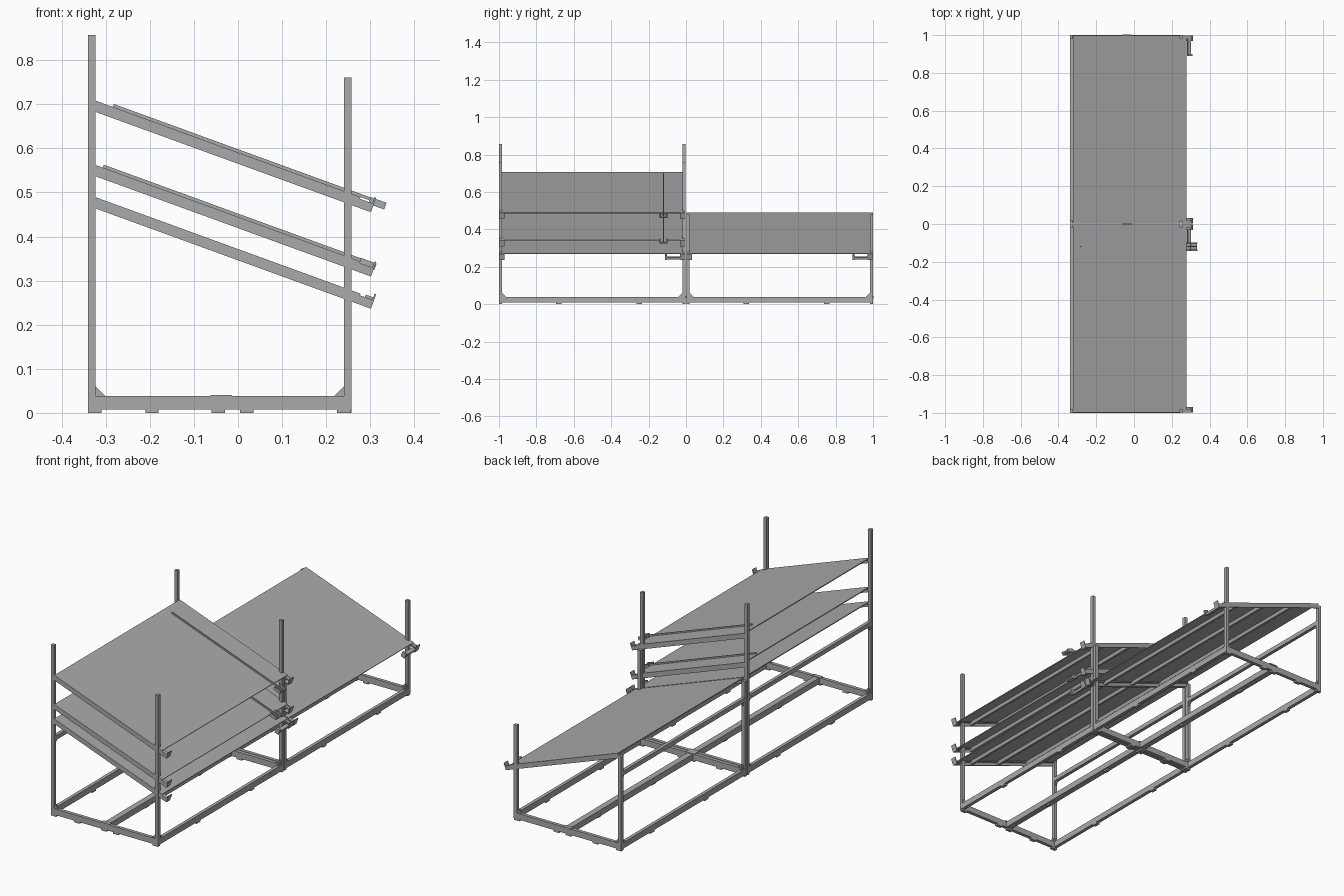
import bpy, bmesh, math
from mathutils import Matrix, Vector

cube = bpy.data.objects.get("Cube")
if cube:
    bpy.data.objects.remove(cube, do_unlink=True)

steel = bpy.data.materials.new("grey_steel")
steel.use_nodes = True
GREY = (0.4, 0.4, 0.4, 1)
steel.diffuse_color = GREY
steel.node_tree.nodes["Principled BSDF"].inputs["Base Color"].default_value = GREY

TILT = math.radians(20)
BACK, FRONT, POST = -0.34, 0.257, 0.017
INNER = BACK + POST


def finish(name, bm, matrix=None):
    bmesh.ops.recalc_face_normals(bm, faces=bm.faces)
    mesh = bpy.data.meshes.new(name)
    bm.to_mesh(mesh)
    bm.free()
    mesh.materials.append(steel)
    obj = bpy.data.objects.new(name, mesh)
    bpy.context.collection.objects.link(obj)
    if matrix:
        obj.matrix_world = matrix
    return obj


def box(name, xs, ys, zs, matrix=None):
    bm = bmesh.new()
    bmesh.ops.create_cube(bm, size=1)
    for v in bm.verts:
        v.co = Vector([(a + b) / 2 + c * (b - a)
                       for c, (a, b) in zip(v.co, (xs, ys, zs))])
    return finish(name, bm, matrix)


def gusset(name, corner, along, thick, up=1, size=0.022):
    # right-angled triangular plate
    bm = bmesh.new()
    c, a, t = Vector(corner), Vector(along), Vector(thick)
    tri = [c, c + a * size, c + Vector((0, 0, up * size))]
    face = bm.faces.new([bm.verts.new(p) for p in tri])
    ext = bmesh.ops.extrude_face_region(bm, geom=[face])
    moved = [g for g in ext["geom"] if isinstance(g, bmesh.types.BMVert)]
    bmesh.ops.translate(bm, verts=moved, vec=t)
    finish(name, bm)


def shelf(label, level, y0, y1, long_arm):
    # everything on a shelf is built flat, then tilted about its high edge
    m = Matrix.Translation((INNER, 0, level)) @ Matrix.Rotation(TILT, 4, 'Y')
    box(label + "_panel", (0, 0.638), (y0 + 0.001, y1 - 0.001), (0, 0.004), m)
    for side, edge, d in (("near", y0, 1), ("far", y1, -1)):
        span = lambda a, b: sorted((edge + d * a, edge + d * b))
        rail = label + "_" + side
        box(rail + "_rail_web", (0, 0.672), span(0.001, 0.006), (-0.02, 0), m)
        box(rail + "_rail_flange", (0, 0.672), span(0.001, 0.02), (-0.005, -0.001), m)
        box(rail + "_stop", (0.668, 0.672), span(0.001, 0.03), (-0.02, 0.015), m)
        box(rail + "_stop_foot", (0.645, 0.672), span(0.001, 0.03), (-0.02, -0.016), m)
    for i, u in enumerate((0.17, 0.36, 0.54)):
        box(f"{label}_purlin_{i}", (u, u + 0.018), (y0 + 0.006, y1 - 0.006),
            (-0.016, 0), m)
    if long_arm:
        box(label + "_latch_arm", (0.65, 0.668), (y1 - 0.11, y1 - 0.02), (-0.02, -0.008), m)
        box(label + "_latch_tip", (0.65, 0.672), (y1 - 0.11, y1 - 0.1), (-0.02, 0.006), m)
    return m


def divider(label, m, shift):
    # thin guide strip with a clip at its low end
    y = -0.12
    box(label + "_guide_strip", (0.04 + shift, 0.695 + shift), (y - 0.003, y + 0.003),
        (0.004, 0.011), m)
    box(label + "_guide_clip", (0.66 + shift, 0.698 + shift), (y - 0.022, y + 0.022),
        (-0.004, 0.002), m)
    for e in (-0.022, 0.016):
        box(label + "_clip_tab", (0.66 + shift, 0.698 + shift), (y + e, y + e + 0.006),
            (-0.004, 0.012), m)


def bay(label, y0, y1, back_top, front_top):
    base = (0.008, 0.038)
    for side, y, d in (("near", y0, 1), ("far", y1 - POST, -1)):
        tag = f"{label}_{side}"
        box(tag + "_back_post", (BACK, INNER), (y, y + POST), (0.008, back_top))
        box(tag + "_front_post", (FRONT - POST, FRONT), (y, y + POST), (0.008, front_top))
        box(tag + "_cross_beam", (BACK, FRONT), (y, y + POST), base)
        box(tag + "_joint_plate", (-0.062, -0.014), (y - 0.0, y + POST + 0.004),
            (0.036, 0.041))
        inside = y + POST if d > 0 else y
        for x, sx in ((INNER, 1), (FRONT - POST, -1)):
            gusset(tag + "_cross_gusset", (x, y + 0.006, 0.038), (sx, 0, 0), (0, 0.005, 0))
            gx = x - 0.011 if sx > 0 else x + 0.006
            gusset(tag + "_side_gusset", (gx, inside, 0.038), (0, d, 0), (0.005, 0, 0))
        gusset(tag + "_upper_gusset", (INNER - 0.011, inside, 0.375), (0, d, 0),
               (0.005, 0, 0), up=-1)
        # feet under the cross beam
        for x in (-0.325, -0.195, -0.045, 0.02, 0.24):
            box(tag + "_foot", (x - 0.015, x + 0.015), (y, y + POST), (0, 0.008))
    # long rails
    box(label + "_back_rail", (BACK, INNER), (y0, y1), base)
    box(label + "_front_rail", (FRONT - POST, FRONT), (y0, y1), base)
    box(label + "_middle_rail", (-0.053, -0.023), (y0 + POST, y1 - POST), base)
    box(label + "_upper_back_rail", (BACK, INNER), (y0 + POST, y1 - POST), (0.375, 0.397))
    for f in (0.32, 0.75):
        y = y0 + f
        for x in (BACK, -0.047, FRONT - POST):
            box(label + "_rail_foot", (x, x + POST), (y - 0.015, y + 0.015), (0, 0.008))


# two bays standing end to end
bay("front_bay", -1.0, -0.002, 0.857, 0.761)
bay("rear_bay", 0.002, 1.0, 0.478, 0.478)

# tilted shelves
shelf("front_low", 0.485, -1.0, -0.002, True)
shelf("rear_low", 0.485, 0.002, 1.0, True)
middle = shelf("front_middle", 0.558, -1.0, -0.002, False)
top = shelf("front_top", 0.704, -1.0, -0.002, False)
divider("middle", middle, -0.024)
divider("top", top, 0)
